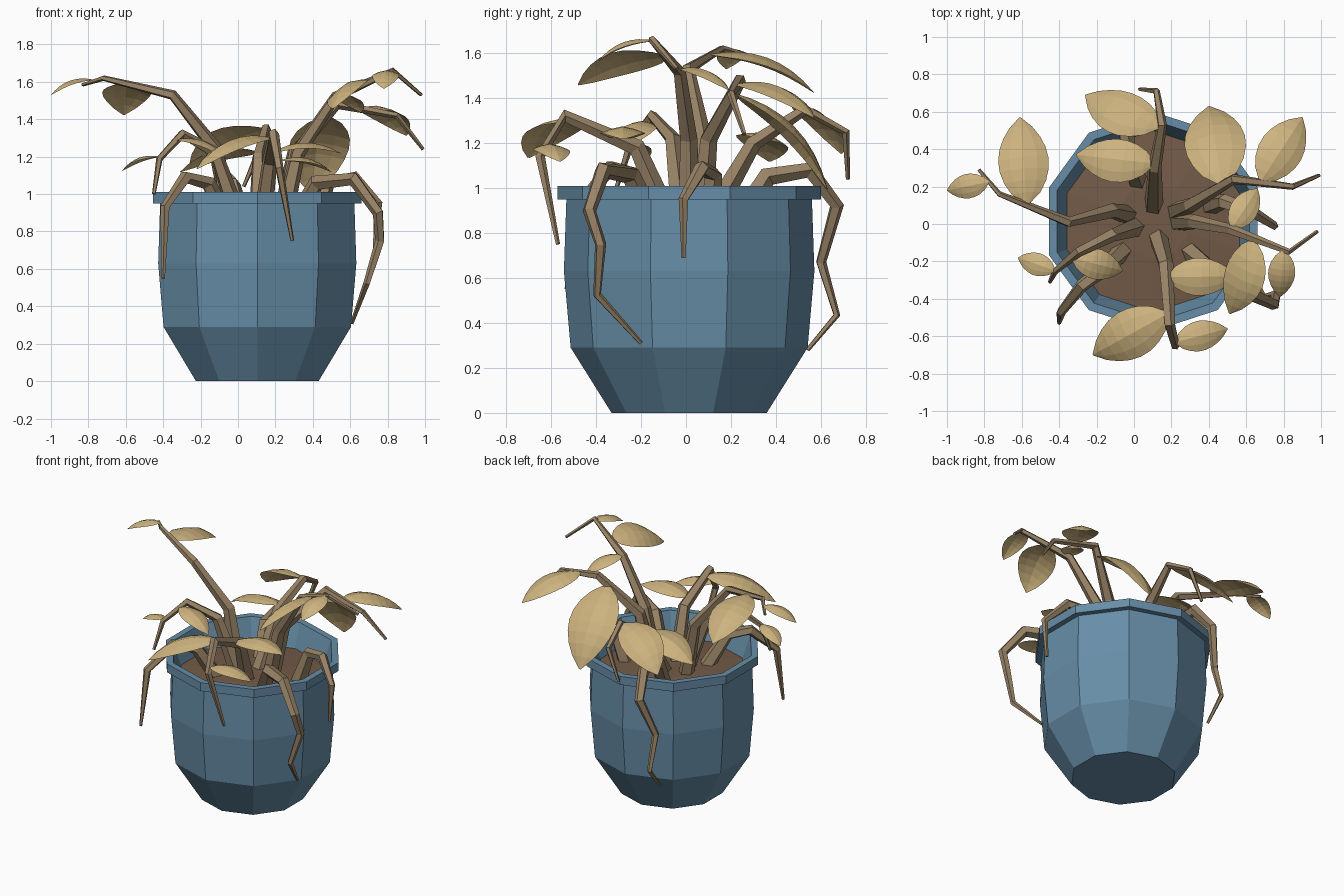
import bpy, math
from mathutils import Vector, Matrix

if "Cube" in bpy.data.objects:
    bpy.data.objects.remove(bpy.data.objects["Cube"])

AXIS = Vector((0.103, 0.014, 0.83))   # pot axis at soil depth


def mat(name, rgb):
    m = bpy.data.materials.new(name)
    m.diffuse_color = (*rgb, 1)
    m.use_nodes = True
    m.node_tree.nodes["Principled BSDF"].inputs["Base Color"].default_value = m.diffuse_color
    return m


BLUE = mat("blue_glaze", (0.135, 0.270, 0.390))
SOIL = mat("brown_soil", (0.175, 0.105, 0.065))
STEM = mat("dry_stem", (0.320, 0.230, 0.135))
LEAF = mat("dry_leaf", (0.610, 0.450, 0.210))


def add(name, verts, faces, material):
    me = bpy.data.meshes.new(name)
    me.from_pydata([tuple(v) for v in verts], [], faces)
    me.materials.append(material)
    ob = bpy.data.objects.new(name, me)
    bpy.context.collection.objects.link(ob)


def skin(rings, n):
    """Quads joining successive rings of n vertices."""
    return [(k * n + i, k * n + (i + 1) % n, (k + 1) * n + (i + 1) % n, (k + 1) * n + i)
            for k in range(rings - 1) for i in range(n)]


def lathe(name, profile, material, close_top, n=10):
    """Revolve (radius, z) points about the pot axis."""
    verts = []
    for r, z in profile:
        for i in range(n):
            a = -math.pi / 2 + 2 * math.pi * i / n
            verts.append((AXIS.x + r * math.cos(a), AXIS.y + r * math.sin(a), z))
    faces = skin(len(profile), n) + [tuple(reversed(range(n)))]
    if close_top:
        faces.append(tuple(range(len(verts) - n, len(verts))))
    add(name, verts, faces, material)


def stem(name, joints, root_at=0.6, r0=0.054, r1=0.010, n=5):
    """Tapered faceted tube, rooted in the soil between the pot axis and its first joint."""
    pts = [Vector(p) for p in joints]
    root = AXIS.lerp(pts[0], root_at)
    root.z = AXIS.z
    pts.insert(0, root)
    length = [0]
    for a, b in zip(pts, pts[1:]):
        length.append(length[-1] + (b - a).length)
    verts, side, last = [], Vector((1, 0.2, 0)), None
    for k, p in enumerate(pts):
        t = (pts[min(k + 1, len(pts) - 1)] - pts[max(k - 1, 0)]).normalized()
        if last:
            side = last.rotation_difference(t) @ side
        side = (side - t * side.dot(t)).normalized()
        last = t
        r = r0 + (r1 - r0) * length[k] / length[-1]
        verts += [p + Matrix.Rotation(2 * math.pi * i / n, 3, t) @ side * r for i in range(n)]
    caps = [tuple(reversed(range(n))), tuple(range(len(verts) - n, len(verts)))]
    add(name + "_stem", verts, skin(len(pts), n) + caps, STEM)
    return pts


def leaf(name, path, at, x, y, droop=0.36, roll=0.0, arch=0.15):
    """Pointed oval blade from position 'at' along a stem to a tip at x, y.
    It sinks with its length, arches, rolls, and drops to each side of the midrib."""
    k = min(int(at), len(path) - 2)
    base = path[k].lerp(path[k + 1], at - k) + Vector((0, 0, 0.01))
    flat = Vector((x - base.x, y - base.y, 0))
    d = flat - Vector((0, 0, droop * flat.length))
    width = 0.54 * d.length
    side = d.cross(Vector((0, 0, 1))).normalized()
    up = side.cross(d).normalized()
    low = side * math.cos(roll) - up * math.sin(roll)
    out = up * math.cos(roll) + side * math.sin(roll)
    rows, cols = 8, (-1, -0.55, 0, 0.55, 1)
    verts, faces, m = [], [], len(cols)
    for k in range(rows + 1):
        t = k / rows
        w = width / 2 * max(math.sin(math.pi * t ** 0.9), 0.01) ** 0.75
        mid = base + d * t + up * (arch * d.length * 4 * t * (1 - t))
        verts += [mid + low * (c * w) - out * (0.3 * w * abs(c) ** 1.5) for c in cols]
    for k in range(rows):
        for i in range(k * m, k * m + m - 1):
            faces.append((i, i + 1, i + m + 1, i + m))
    add(name, verts, faces, LEAF)


# Pot with rim and inner wall, and the soil
lathe("pot", [(0.345, 0), (0.527, 0.29), (0.557, 0.63), (0.546, 0.95), (0.586, 0.95),
              (0.586, 1.01), (0.54, 1.01), (0.48, 0.83)], BLUE, False)
lathe("soil", [(0.485, 0.82), (0.485, 0.845), (0.2, 0.87)], SOIL, True)

# Upright stems
left_tall = stem("left_tall", [(-.12, .07, 1.24), (-.35, .01, 1.53), (-.72, .16, 1.62), (-.83, .29, 1.585)])
back = stem("back", [(.11, .30, 1.20), (.15, .53, 1.35), (.12, .71, 1.25), (.03, .72, 1.04)], 0.25)
right_back = stem("right_back", [(.30, .10, 1.22), (.53, .24, 1.48), (.85, .20, 1.42), (.99, .26, 1.24)])
right_tall = stem("right_tall", [(.32, .01, 1.22), (.52, -.03, 1.52), (.83, -.15, 1.66), (.98, -.04, 1.53)])
front = stem("front", [(.17, -.22, 1.18), (.19, -.54, 1.32), (.22, -.65, 1.14), (.29, -.57, .75)], 0.35)
left = stem("left", [(-.12, -.06, 1.22), (-.30, -.15, 1.32), (-.42, -.25, 1.19), (-.45, -.31, 1.0)], 0.4)

# Stems trailing over the rim
stem("back_trailing", [(-.03, .36, 1.05), (-.05, .55, 1.08), (-.10, .67, .92),
                       (-.18, .60, .67), (-.18, .67, .435), (-.17, .54, .28)])
stem("right_trailing", [(.48, .12, 1.06), (.62, .07, 1.09), (.75, -.01, .95), (.73, -.01, .69)], 0.8)
stem("front_right_trailing", [(.42, -.25, 1.06), (.62, -.37, 1.08), (.75, -.43, .90),
                              (.76, -.38, .75), (.69, -.395, .525), (.61, -.20, .31)])
stem("front_left_trailing", [(-.16, -.24, 1.06), (-.28, -.33, 1.09), (-.39, -.47, .93), (-.40, -.53, .55)])

# Leaves on the upright stems: position along the stem and tip
leaf("left_tip_leaf", left_tall, 3.5, -1.0, .18)
leaf("left_high_leaf", left_tall, 2.6, -.61, .57)
leaf("back_outer_leaf", back, 1.95, -.26, .69, 0.45, 0.4)
leaf("back_inner_leaf", back, 1.1, -.31, .37, 0.25, 0.2)
leaf("hanging_leaf", right_back, 1.75, .40, .63, 1.0)
leaf("right_back_leaf", right_back, 2.45, .90, .57)
leaf("right_small_leaf", right_tall, 2, .66, .19)
leaf("right_high_leaf", right_tall, 2.4, .51, -.48, 0.3, 0.4)
leaf("right_tip_leaf", right_tall, 2.9, .78, -.39)
leaf("front_inner_leaf", front, 1.2, .55, -.28, 0.0)
leaf("front_outer_leaf", front, 1.8, -.22, -.70)
leaf("front_tip_leaf", front, 2.85, .50, -.56, 0.2)
leaf("left_inner_leaf", left, 2.3, -.06, -.25)
leaf("left_outer_leaf", left, 3, -.62, -.18)
